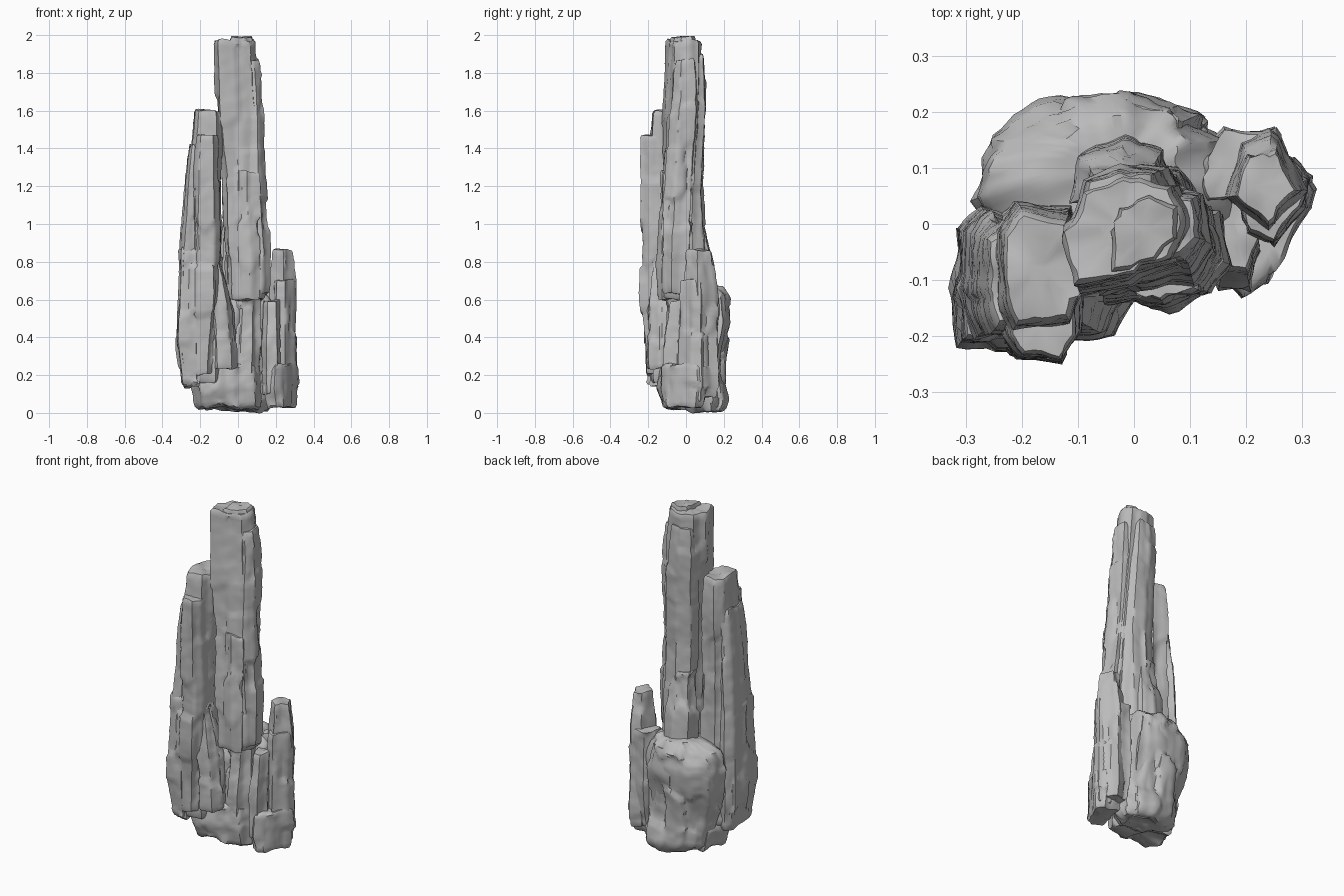
import bpy
import bmesh
import math
from mathutils import Vector, noise

old = bpy.data.objects.get("Cube")
if old:
    bpy.data.objects.remove(old, do_unlink=True)

stone = bpy.data.materials.new("grey stone")
stone.use_nodes = True
stone.diffuse_color = (.5, .5, .5, 1)
stone.node_tree.nodes["Principled BSDF"].inputs["Base Color"].default_value = stone.diffuse_color
stone.node_tree.nodes["Principled BSDF"].inputs["Roughness"].default_value = .9

STEP = .018


def resample(outline):
    """Split every outline edge into short pieces, keeping the corners."""
    points = []
    for i, corner in enumerate(outline):
        start, end = Vector(corner), Vector(outline[(i + 1) % len(outline)])
        count = max(1, math.ceil((end - start).length / STEP))
        points += [start.lerp(end, k / count) for k in range(count)]
    return points


def section_at(sections, z):
    """Interpolate scale and sideways drift between two sections."""
    for low, high in zip(sections, sections[1:]):
        if z <= high[0]:
            t = (z - low[0]) / (high[0] - low[0])
            return [a + (b - a) * t for a, b in zip(low[1:], high[1:])]
    return sections[-1][1:]


def weather(co, outward, rough):
    """Push a point in or out: broad swells, upright flutes and broken ledges."""
    swell = noise.noise(Vector((co.x * 7, co.y * 7, co.z * 4)))
    flute = noise.noise(Vector((co.x * 22, co.y * 22, co.z * 1.5)))
    ledge = noise.cell(Vector((co.x * 8, co.y * 8, co.z * 5 + swell * .6)))
    grit = noise.noise(co * 26)
    amount = .001 + swell * .01 + flute * .008 + (ledge - .5) * .008 + grit * .004
    lift = noise.noise(co * 12) * .016 + grit * .006
    return co + outward * amount * rough + Vector((0, 0, lift * rough))


def rock(name, outline, sections, rough=1):
    """Loft an outline through (z, scale, drift x, drift y) sections, capped and weathered."""
    points = resample(outline)
    centre = sum(points, Vector((0, 0))) / len(points)
    low, high = sections[0][0], sections[-1][0]
    count = max(3, round((high - low) / (STEP * 1.2)))
    chamfer = .014
    rings = [(low, .35), (low, .7), (low, .92)]
    for i in range(count + 1):
        rings.append((low + chamfer + (high - low - chamfer * 2) * i / count, 1))
    rings += [(high, .92), (high, .7), (high, .35)]

    bm = bmesh.new()
    loops = []
    for z, inset in rings:
        scale, dx, dy = section_at(sections, z)
        loop = []
        for p in points:
            offset = (p - centre) * scale * inset
            co = Vector((centre.x + dx + offset.x, centre.y + dy + offset.y, z))
            outward = Vector((offset.x, offset.y, 0)).normalized()
            loop.append(bm.verts.new(weather(co, outward, rough)))
        loops.append(loop)
    total = len(points)
    for below, above in zip(loops, loops[1:]):
        for i in range(total):
            j = (i + 1) % total
            bm.faces.new((below[i], below[j], above[j], above[i]))
    bm.faces.new(loops[0])
    bm.faces.new(loops[-1])
    bmesh.ops.recalc_face_normals(bm, faces=bm.faces)
    for face in bm.faces:
        face.smooth = True

    mesh = bpy.data.meshes.new(name)
    bm.to_mesh(mesh)
    bm.free()
    mesh.set_sharp_from_angle(angle=math.radians(45))
    mesh.materials.append(stone)
    obj = bpy.data.objects.new(name, mesh)
    bpy.context.scene.collection.objects.link(obj)


# Tall central tower with slabs leaning on its sides
rock("tower_core",
     [(-.135, -.015), (-.105, -.105), (0, -.085), (.08, -.07), (.105, 0), (.08, .08), (-.02, .1), (-.1, .065)],
     [(.6, .88, .06, -.05), (.75, .95, .06, -.045), (1.25, .93, .035, -.03), (1.7, .98, .01, -.01), (1.97, .96, 0, 0)])
rock("tower_front_slab",
     [(-.06, -.1), (-.03, -.12), (.06, -.155), (.12, -.13), (.11, -.05), (-.05, -.04)],
     [(.6, .95, 0, 0), (.8, 1, 0, 0), (1.28, .95, -.01, .015)])
rock("tower_right_slab",
     [(.03, -.08), (.1, -.08), (.135, -.03), (.12, .055), (.04, .075)],
     [(.63, .88, .04, -.05), (.85, 1, .038, -.045), (1.25, 1, .005, -.025), (1.7, 1, 0, 0), (1.87, .88, -.01, 0)])
rock("tower_back_slab",
     [(-.11, .02), (-.1, .08), (-.03, .11), (.05, .1), (.09, .03)],
     [(.54, 1.1, .03, .01), (1.2, 1, .03, -.02), (1.6, 1, .01, 0), (1.89, .88, 0, 0)])
rock("tower_back_buttress",
     [(-.12, .04), (-.11, .12), (-.03, .15), (.04, .13), (.07, .05)],
     [(.5, 1, .02, .01), (.8, 1, .01, 0), (1.05, .65, .01, -.03)])
rock("tower_cap",
     [(-.04, -.085), (.04, -.075), (.09, -.03), (.09, .04), (.03, .07), (-.04, .04)],
     [(1.86, 1, 0, 0), (1.99, .9, 0, 0)])

# Left column of upright slabs
rock("left_core",
     [(-.24, -.14), (-.215, -.195), (-.11, -.18), (-.08, -.1), (-.115, .015), (-.2, .03), (-.24, -.01)],
     [(.16, 1, -.01, .01), (.5, 1.12, -.01, -.005), (1, 1.1, -.01, -.005), (1.4, 1.05, -.005, 0), (1.6, .93, 0, 0)])
rock("left_front_slab",
     [(-.23, -.2), (-.2, -.235), (-.13, -.245), (-.1, -.2), (-.1, -.12), (-.22, -.12)],
     [(.2, 1, -.03, .03), (.6, 1.15, -.01, .02), (1.1, 1.1, 0, .01), (1.47, .97, 0, 0)])
rock("left_outer_slab",
     [(-.28, -.16), (-.26, -.21), (-.18, -.2), (-.17, 0), (-.24, .03), (-.28, -.01)],
     [(.14, .85, -.02, 0), (.3, 1.03, -.035, 0), (.8, 1, -.03, 0), (1.15, .92, -.01, 0), (1.42, .8, .01, 0)])
rock("left_low_slab",
     [(-.325, -.13), (-.315, -.215), (-.22, -.22), (-.2, -.02), (-.28, .02), (-.315, -.03)],
     [(.15, .82, .01, 0), (.35, 1, 0, 0), (.87, .92, .01, 0)])
rock("left_front_foot",
     [(-.14, -.17), (-.11, -.21), (-.03, -.2), (0, -.14), (-.02, -.07), (-.13, -.07)],
     [(.23, .95, 0, 0), (.5, 1, -.015, 0), (.85, .55, -.06, 0)])

# Broad boulder and rubble at the base
rock("rear_boulder",
     [(-.3, .04), (-.265, .15), (-.18, .21), (-.06, .245), (.08, .215), (.17, .15),
      (.19, 0), (.05, -.09), (-.2, -.09)],
     [(.01, .55, .09, .03), (.06, .78, .06, .015), (.2, .83, .03, -.01),
      (.36, .93, 0, -.01), (.52, 1, 0, 0), (.61, .88, 0, .01), (.67, .55, .02, .03)], 1.2)
rock("rear_face_slab",
     [(-.12, .1), (-.07, .24), (.03, .235), (.12, .2), (.1, .09)],
     [(.26, .85, .02, -.04), (.48, 1, .01, 0), (.63, .9, -.01, -.01)], 1.2)
rock("front_base",
     [(-.25, -.06), (-.2, -.14), (-.06, -.155), (.1, -.13), (.13, -.04), (.1, .08), (-.2, .08)],
     [(.03, .9, .01, .02), (.14, 1, 0, 0), (.26, .85, .02, .01)], 1.4)
rock("underside_base",
     [(-.06, .04), (.02, -.01), (.13, .02), (.15, .14), (.05, .18), (-.07, .16)],
     [(.008, .8, .01, 0), (.12, 1.05, 0, 0), (.25, .9, 0, -.02)])
rock("centre_core",
     [(-.04, -.08), (0, -.125), (.07, -.125), (.12, -.06), (.12, .05), (-.04, .05)],
     [(.1, 1, 0, 0), (.35, .95, .01, 0), (.62, .85, .02, .01)], 1.5)

# Right-hand group of short columns
rock("right_spire",
     [(.16, .06), (.185, .15), (.25, .17), (.3, .07), (.23, 0)],
     [(.08, .95, 0, 0), (.5, 1, 0, 0), (.7, .98, .01, -.01), (.86, .78, .01, -.015)])
rock("right_rear_block",
     [(.11, .11), (.16, .175), (.24, .16), (.22, .06), (.13, .04)],
     [(.08, .85, 0, -.02), (.35, .95, 0, 0), (.66, .92, 0, 0)])
rock("right_outer_slab",
     [(.2, -.02), (.25, -.04), (.305, .03), (.31, .08), (.25, .11), (.19, .07)],
     [(.06, 1, 0, 0), (.5, 1, 0, 0), (.7, .9, 0, 0)])
rock("right_front_column",
     [(.12, -.06), (.15, -.12), (.21, -.125), (.235, -.05), (.2, .05), (.13, .05)],
     [(.1, 1, 0, 0), (.35, 1, 0, 0), (.59, .82, 0, .02)])
rock("right_foot",
     [(.13, -.09), (.19, -.14), (.235, -.12), (.32, .06), (.28, .11), (.15, .11)],
     [(.03, .85, .01, 0), (.12, 1, 0, 0), (.26, .95, .005, 0)])
